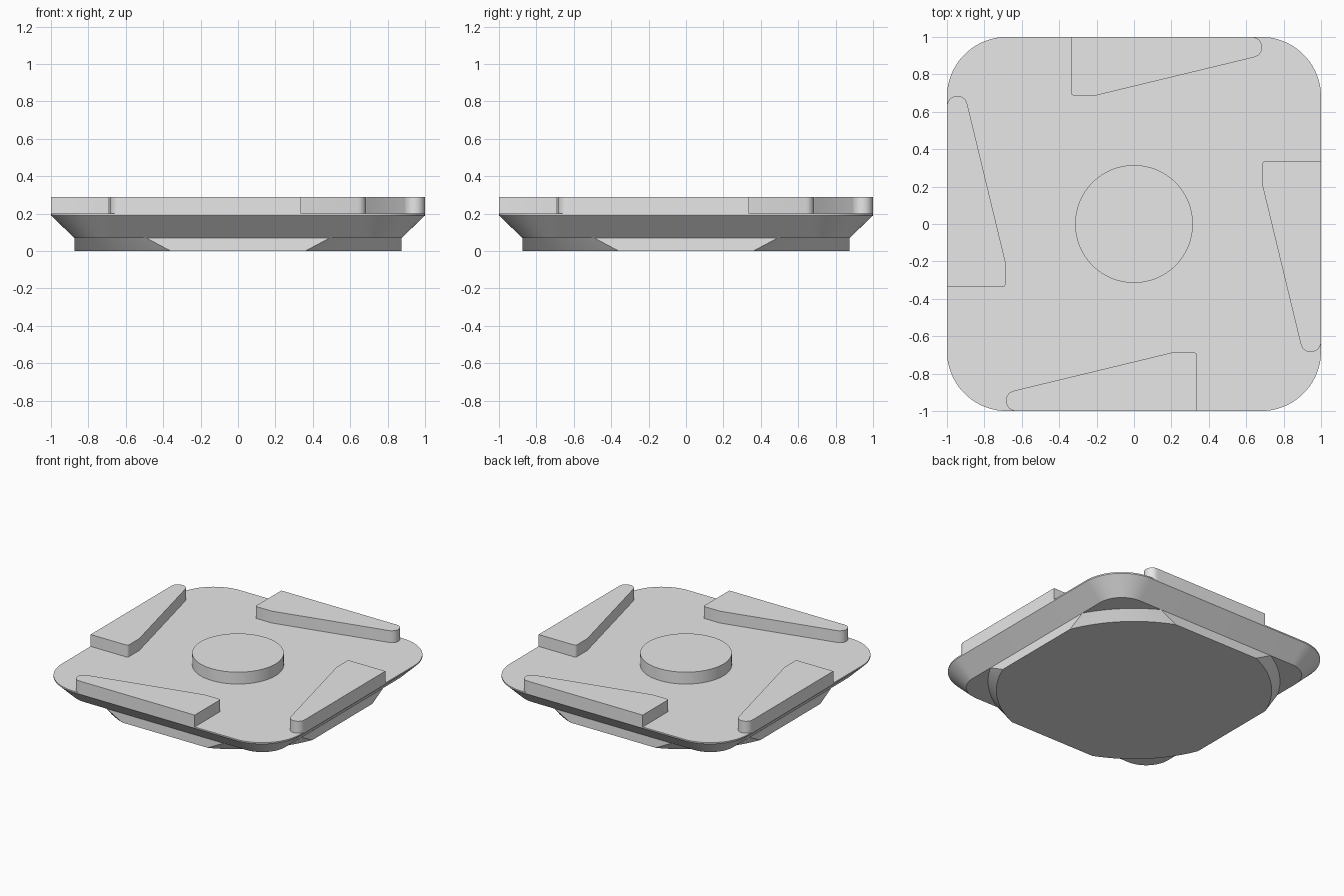
import bpy, bmesh, math

if "Cube" in bpy.data.objects:
    bpy.data.objects.remove(bpy.data.objects["Cube"])

grey = bpy.data.materials.new("plain grey")
grey.diffuse_color = (0.8, 0.8, 0.8, 1)
grey.use_nodes = True
grey.node_tree.nodes["Principled BSDF"].inputs["Base Color"].default_value = grey.diffuse_color


def loft(name, rings, cap_bottom=True, cap_top=True):
    """Skin a stack of (z, [(x, y), ...]) rings into one object."""
    bm = bmesh.new()
    rows = [[bm.verts.new((x, y, z)) for x, y in pts] for z, pts in rings]
    n = len(rows[0])
    for a, b in zip(rows, rows[1:]):
        for i in range(n):
            j = (i + 1) % n
            bm.faces.new((a[i], a[j], b[j], b[i]))
    if cap_bottom:
        bm.faces.new(rows[0][::-1])
    if cap_top:
        bm.faces.new(rows[-1])
    mesh = bpy.data.meshes.new(name)
    bm.to_mesh(mesh)
    bm.free()
    mesh.materials.append(grey)
    ob = bpy.data.objects.new(name, mesh)
    bpy.context.collection.objects.link(ob)
    bpy.context.view_layer.objects.active = ob
    bpy.ops.object.select_all(action='DESELECT')
    ob.select_set(True)
    bpy.ops.object.shade_smooth_by_angle(angle=math.radians(20))
    return ob


def arc(cx, cy, r, start, end, steps):
    """Points on an arc, angles in degrees."""
    angles = [math.radians(start + (end - start) * i / steps) for i in range(steps + 1)]
    return [(cx + r * math.cos(a), cy + r * math.sin(a)) for a in angles]


def rounded_square(half, r):
    c = half - r
    pts = []
    for k, (sx, sy) in enumerate([(1, 1), (-1, 1), (-1, -1), (1, -1)]):
        pts += arc(sx * c, sy * c, r, 90 * k, 90 * k + 90, 20)
    return pts


def clipped_circle(half, r):
    """Circle trimmed by four flats."""
    a = math.degrees(math.acos(half / r))
    pts = []
    for k in range(4):
        pts += arc(0, 0, r, 90 * k + a, 90 * k + 90 - a, 16)
    return pts


# Conical foot with four flat sides
loft("foot", [(0, clipped_circle(0.875, 0.946)),
              (0.07, clipped_circle(0.875, 1.003))], cap_top=False)

# Plate with flared sides and a thin upright rim
loft("plate", [(0.07, rounded_square(0.875, 0.195)),
               (0.19, rounded_square(1.0, 0.32)),
               (0.20, rounded_square(1.0, 0.32))])

# Round centre boss
loft("centre_boss", [(z, arc(0, 0, 0.315, 0, 354.375, 63)) for z in (0.2, 0.29)],
     cap_bottom=False)

# Four tapered wedges, one along each edge
wedge = ([(0.337, -1.0)] + arc(0.325, -0.70, 0.012, 0, 90, 4) + [(0.2, -0.688)]
         + arc(-0.63, -0.945, 0.055, 103, 262, 12) + [(-0.62, -1.0)])
for k, side in enumerate(("front", "right", "back", "left")):
    c, s = round(math.cos(k * math.pi / 2)), round(math.sin(k * math.pi / 2))
    pts = [(x * c - y * s, x * s + y * c) for x, y in wedge]
    loft(side + "_wedge", [(0.2, pts), (0.29, pts)], cap_bottom=False)
